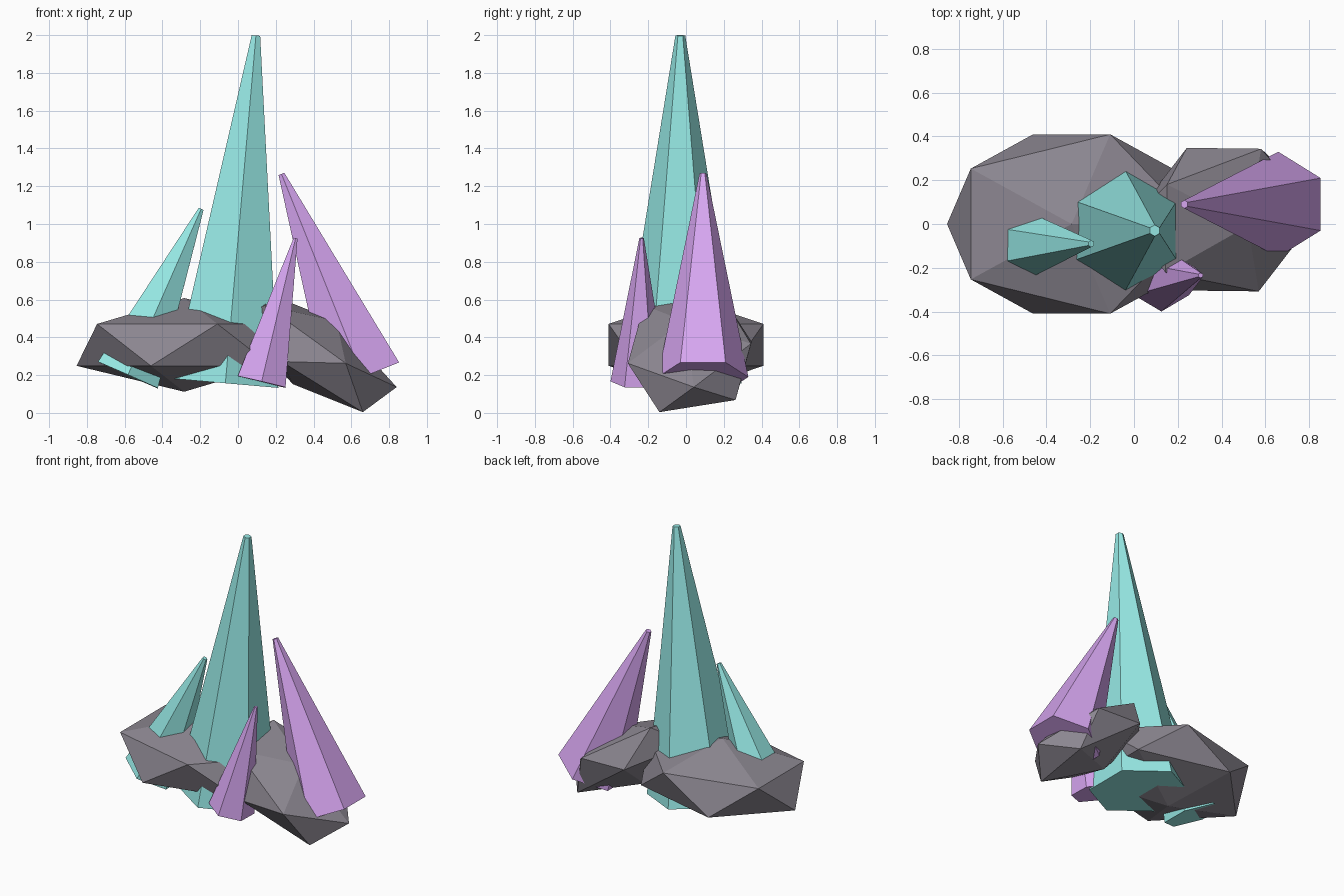
import bpy, bmesh, math
from mathutils import Vector, Matrix, Euler

if "Cube" in bpy.data.objects:
    bpy.data.objects.remove(bpy.data.objects["Cube"])


def material(name, rgb):
    m = bpy.data.materials.new(name)
    m.diffuse_color = (*rgb, 1)
    m.use_nodes = True
    m.node_tree.nodes["Principled BSDF"].inputs["Base Color"].default_value = m.diffuse_color
    return m


TEAL = material("teal_crystal", (0.31, 0.82, 0.79))
PURPLE = material("purple_crystal", (0.68, 0.38, 0.88))
STONE = material("dark_stone", (0.26, 0.24, 0.28))


def finish(name, bm, mat):
    bmesh.ops.recalc_face_normals(bm, faces=bm.faces)
    mesh = bpy.data.meshes.new(name)
    bm.to_mesh(mesh)
    bm.free()
    mesh.materials.append(mat)
    obj = bpy.data.objects.new(name, mesh)
    bpy.context.collection.objects.link(obj)
    return obj


def crystal(name, base, tip, radius, tip_radius, mat):
    """Six-sided tapering prism from base centre to tip centre."""
    base, tip = Vector(base), Vector(tip)
    axis = tip - base
    turn = Vector((0, 0, 1)).rotation_difference(axis)
    bm = bmesh.new()
    rings = []
    for centre, r in ((base, radius), (tip, tip_radius)):
        ring = []
        for i in range(6):
            a = math.pi / 2 + i * math.pi / 3
            offset = Vector((r * math.cos(a), r * math.sin(a), 0))
            ring.append(bm.verts.new(centre + turn @ offset))
        rings.append(ring)
    low, high = rings
    for i in range(6):
        j = (i + 1) % 6
        bm.faces.new((low[i], low[j], high[j], high[i]))
    bm.faces.new(low[::-1])
    bm.faces.new(high)
    return finish(name, bm, mat)


def rock(name, centre, scale, turn=(0, 0, 0)):
    """Stretched icosahedron boulder."""
    bm = bmesh.new()
    bmesh.ops.create_icosphere(
        bm, subdivisions=1, radius=1,
        matrix=Matrix.LocRotScale(Vector(centre), Euler(turn), Vector(scale)))
    return finish(name, bm, STONE)


# Boulders at the foot of the cluster
rock("large_rock", (-0.285, 0, 0.36), (0.637, 0.482, 0.248))
rock("small_rock", (0.406, 0.02, 0.319), (0.517, 0.388, 0.205), (0.19, 0.59, 0.09))

# Teal crystals
crystal("main_crystal", (-0.067, -0.03, 0.157), (0.095, -0.03, 1.998), 0.325, 0.026, TEAL)
crystal("left_crystal", (-0.583, -0.10, 0.20), (-0.195, -0.09, 1.08), 0.20, 0.016, TEAL)

# Purple crystals
crystal("right_crystal", (0.66, 0.09, 0.19), (0.23, 0.09, 1.265), 0.24, 0.019, PURPLE)
crystal("front_crystal", (0.125, -0.25, 0.164), (0.305, -0.235, 0.925), 0.15, 0.012, PURPLE)
